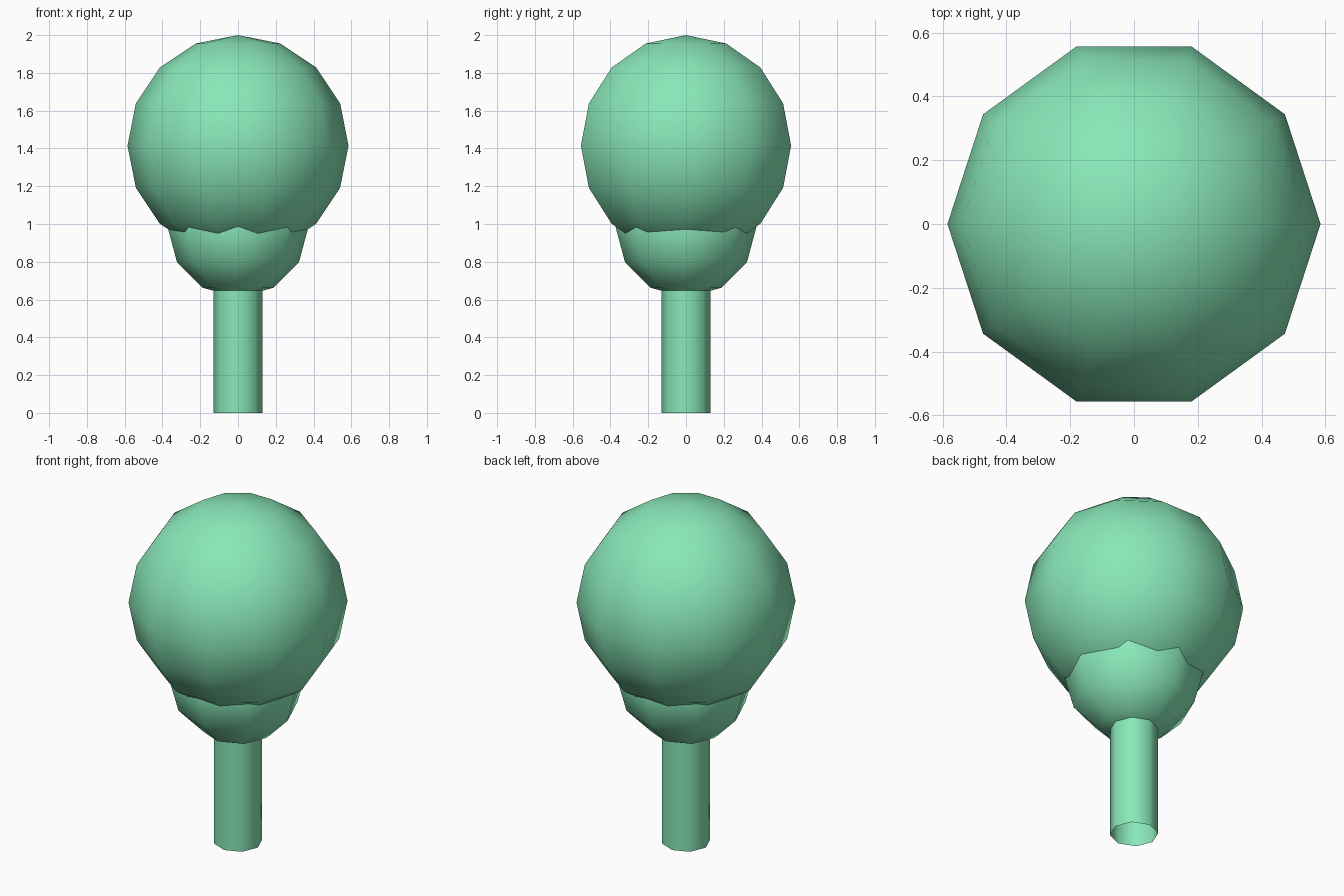
import bpy
from math import radians

if "Cube" in bpy.data.objects:
    bpy.data.objects.remove(bpy.data.objects["Cube"])

mat = bpy.data.materials.new("mint_green")
mat.diffuse_color = (0.25, 0.80, 0.48, 1.0)
mat.use_nodes = True
mat.node_tree.nodes["Principled BSDF"].inputs["Base Color"].default_value = mat.diffuse_color


def finish(name):
    ob = bpy.context.object
    ob.name = name
    ob.data.materials.append(mat)
    bpy.ops.object.transform_apply(location=False, rotation=True, scale=True)
    bpy.ops.object.shade_smooth()
    return ob


def ball(name, radius, z, segments, rings):
    # rotated so that a column of vertices lies on the x axis
    bpy.ops.mesh.primitive_uv_sphere_add(
        segments=segments, ring_count=rings, radius=radius,
        location=(0, 0, z), rotation=(0, 0, radians(90)))
    return finish(name)


# Foliage: large upper ball over a smaller lower one
ball("upper_foliage", 0.585, 1.415, 10, 8)
ball("lower_foliage", 0.373, 0.985, 8, 6)

# Trunk: open eight-sided tube running up into the foliage
height = 0.75
bpy.ops.mesh.primitive_cylinder_add(
    vertices=8, radius=0.13, depth=height, end_fill_type='NOTHING',
    location=(0, 0, height / 2))
finish("trunk")
